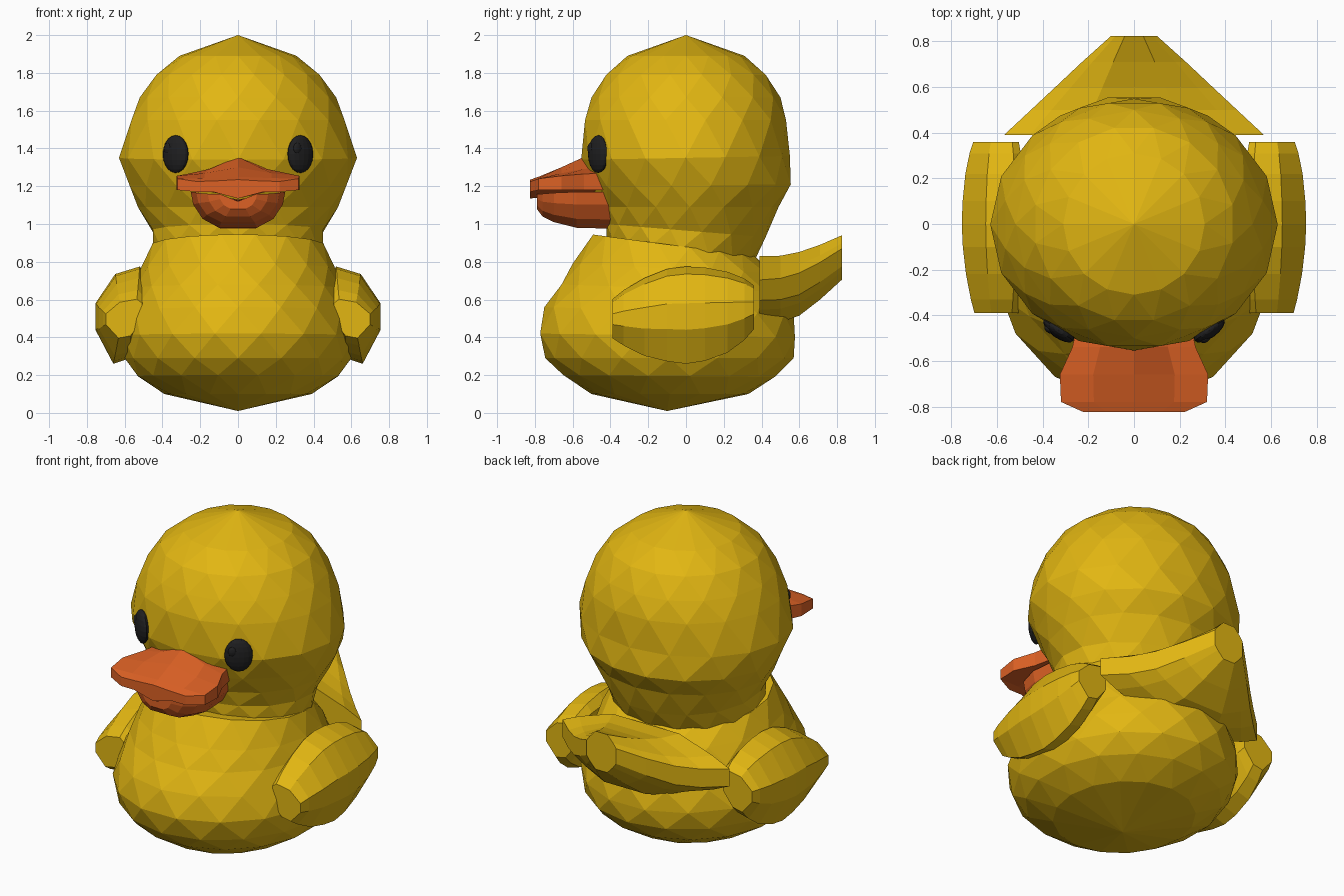
import bpy, bmesh
from math import sin, cos, pi, atan2
from mathutils import Matrix, Vector

cube = bpy.data.objects.get("Cube")
if cube:
    bpy.data.objects.remove(cube, do_unlink=True)


def material(name, rgb):
    m = bpy.data.materials.new(name)
    m.use_nodes = True
    m.diffuse_color = (*rgb, 1)
    m.node_tree.nodes["Principled BSDF"].inputs["Base Color"].default_value = (*rgb, 1)
    return m


YELLOW = material("duck yellow", (0.76, 0.47, 0.006))
ORANGE = material("beak orange", (0.72, 0.12, 0.018))
BLACK = material("eye black", (0.014, 0.014, 0.015))


def finish(name, bm, mat):
    bmesh.ops.recalc_face_normals(bm, faces=bm.faces[:])
    mesh = bpy.data.meshes.new(name)
    bm.to_mesh(mesh)
    bm.free()
    mesh.materials.append(mat)
    obj = bpy.data.objects.new(name, mesh)
    bpy.context.collection.objects.link(obj)
    return obj


def blob(name, rings, bottom, top, n=16):
    """Faceted round form; ring = (front y, front z, back y, back z, half width)."""
    bm = bmesh.new()
    loops = []
    for i, (yf, zf, yb, zb, rx) in enumerate(rings):
        loop = []
        for k in range(n):
            a = 2 * pi * (k + 0.5 * (i % 2)) / n
            t = (1 - cos(a)) / 2
            loop.append(bm.verts.new((rx * sin(a), yf + (yb - yf) * t, zf + (zb - zf) * t)))
        loops.append(loop)
    # staggered triangle bands
    for i in range(len(loops) - 1):
        a, b = loops[i], loops[i + 1]
        for k in range(n):
            j = (k + 1) % n
            if i % 2 == 0:
                bm.faces.new((a[k], a[j], b[k]))
                bm.faces.new((b[k], a[j], b[j]))
            else:
                bm.faces.new((a[k], b[j], b[k]))
                bm.faces.new((a[k], a[j], b[j]))
    for loop, tip in ((loops[0], bottom), (loops[-1], top)):
        if tip is None:
            bm.faces.new(loop)
        else:
            v = bm.verts.new(tip)
            for k in range(n):
                bm.faces.new((loop[k], loop[(k + 1) % n], v))
    return finish(name, bm, YELLOW)


def loft(name, sections, mat):
    """Skin a list of equal-length point loops and cap both ends."""
    bm = bmesh.new()
    loops = [[bm.verts.new(p) for p in s] for s in sections]
    for a, b in zip(loops, loops[1:]):
        for k in range(len(a)):
            j = (k + 1) % len(a)
            bm.faces.new((a[k], a[j], b[j], b[k]))
    bm.faces.new(loops[0])
    bm.faces.new(loops[-1])
    return finish(name, bm, mat)


# Body
blob("body", [
    (-0.50, 0.10, 0.33, 0.10, 0.39),
    (-0.66, 0.20, 0.48, 0.19, 0.54),
    (-0.745, 0.29, 0.57, 0.29, 0.60),
    (-0.785, 0.42, 0.59, 0.40, 0.625),
    (-0.75, 0.56, 0.57, 0.52, 0.59),
    (-0.67, 0.68, 0.52, 0.64, 0.55),
    (-0.60, 0.79, 0.46, 0.74, 0.515),
    (-0.50, 0.945, 0.37, 0.83, 0.46),
], (0, -0.1, 0.01), None)

# Head and neck
blob("head", [
    (-0.42, 0.93, 0.36, 0.80, 0.45),
    (-0.43, 1.00, 0.43, 0.93, 0.46),
    (-0.45, 1.09, 0.49, 1.09, 0.53),
    (-0.51, 1.20, 0.565, 1.21, 0.585),
    (-0.555, 1.34, 0.55, 1.36, 0.63),
    (-0.545, 1.55, 0.54, 1.55, 0.575),
    (-0.50, 1.67, 0.50, 1.67, 0.52),
    (-0.43, 1.79, 0.43, 1.79, 0.44),
    (-0.31, 1.89, 0.31, 1.89, 0.31),
], None, (0, 0, 2.0), 16)


# Beak, upper half: (y, half width, centre top, edge top, edge bottom, centre bottom)
def upper_section(y, w, ct, et, eb, cb):
    right = [(0, y, ct), (w * 0.55, y, et + (ct - et) * 0.3), (w, y, et),
             (w, y, eb), (w * 0.6, y, eb)]
    left = [(-x, y, z) for x, y, z in right[:0:-1]]
    return right + [(0, y, cb)] + left


loft("upper_beak", [upper_section(*s) for s in (
    (-0.40, 0.24, 1.36, 1.27, 1.18, 1.16),
    (-0.54, 0.27, 1.355, 1.265, 1.18, 1.16),
    (-0.66, 0.325, 1.30, 1.255, 1.18, 1.15),
    (-0.78, 0.32, 1.25, 1.24, 1.18, 1.14),
    (-0.825, 0.22, 1.235, 1.225, 1.17, 1.135),
)], ORANGE)


# Beak, lower half: (y, half width, edge top, bottom)
def lower_section(y, w, et, b):
    right = [(w, y, et), (w * 0.95, y, et - (et - b) * 0.35),
             (w * 0.75, y, et - (et - b) * 0.75), (w * 0.4, y, b)]
    left = [(-x, y, z) for x, y, z in right[::-1]]
    return right + left + [(0, y, et - 0.04)]


loft("lower_beak", [lower_section(*s) for s in (
    (-0.38, 0.23, 1.17, 0.975),
    (-0.58, 0.25, 1.17, 0.98),
    (-0.70, 0.22, 1.165, 1.01),
    (-0.76, 0.16, 1.16, 1.04),
    (-0.79, 0.10, 1.16, 1.08),
)], ORANGE)

# Wings: a faceted cross-section shrinking towards both ends
WING = [(0.755, 0.58), (0.755, 0.44), (0.66, 0.26), (0.57, 0.29),
        (0.48, 0.48), (0.48, 0.72), (0.52, 0.775), (0.65, 0.735)]
STATIONS = [(-0.39, 0.40, -0.02), (-0.33, 0.57, -0.015), (-0.22, 0.80, -0.01), (-0.10, 0.95, 0),
            (0.0, 1.0, 0), (0.10, 0.96, 0.005), (0.22, 0.83, 0.015), (0.31, 0.63, 0.03), (0.36, 0.45, 0.04)]
for side, label in ((1, "left"), (-1, "right")):
    sections = []
    for y, s, lift in STATIONS:
        sx = 0.5 + 0.5 * s
        sections.append([(side * (0.57 + (x - 0.57) * sx), y, 0.52 + (z - 0.52) * s + lift)
                         for x, z in WING])
    loft(label + "_wing", sections, YELLOW)


# Tail: wide flattened base narrowing to an upturned tip
def tail_section(y, w, bottom, top, end):
    mid = (bottom + top) / 2
    h = (top - bottom) / 2
    right = [(w * 0.4, y, top), (w * 0.8, y, mid + h * (0.4 + 0.6 * end)),
             (w, y, mid + h * end), (w, y, mid - h * end),
             (w * 0.8, y, mid - h * (0.4 + 0.6 * end)), (w * 0.4, y, bottom)]
    return right + [(-x, y, z) for x, y, z in right[::-1]]


loft("tail", [tail_section(*s) for s in (
    (0.39, 0.57, 0.47, 0.83, 0.3),
    (0.50, 0.452, 0.48, 0.832, 0.32),
    (0.60, 0.345, 0.515, 0.852, 0.34),
    (0.71, 0.228, 0.60, 0.89, 0.36),
    (0.825, 0.10, 0.705, 0.94, 0.4),
)], YELLOW)

# Eyes: flattened ovals with a small raised bead
for side, label in ((1, "left"), (-1, "right")):
    normal = Vector((side * 0.58, -0.81, 0))
    turn = Matrix.Rotation(atan2(normal.x, -normal.y), 4, "Z")
    centre = Vector((side * 0.33, -0.465, 1.37))
    for part, offset, size in (
            ("eye", Vector((0, 0, 0)), (0.08, 0.035, 0.1)),
            ("eye_bead", Vector((-0.035, -0.022, 0.03)), (0.025, 0.015, 0.03))):
        bm = bmesh.new()
        bmesh.ops.create_uvsphere(bm, u_segments=16, v_segments=10, radius=1)
        bm.transform(Matrix.Translation(centre) @ turn @ Matrix.Translation(offset)
                     @ Matrix.Diagonal((*size, 1)))
        finish(label + "_" + part, bm, BLACK)
